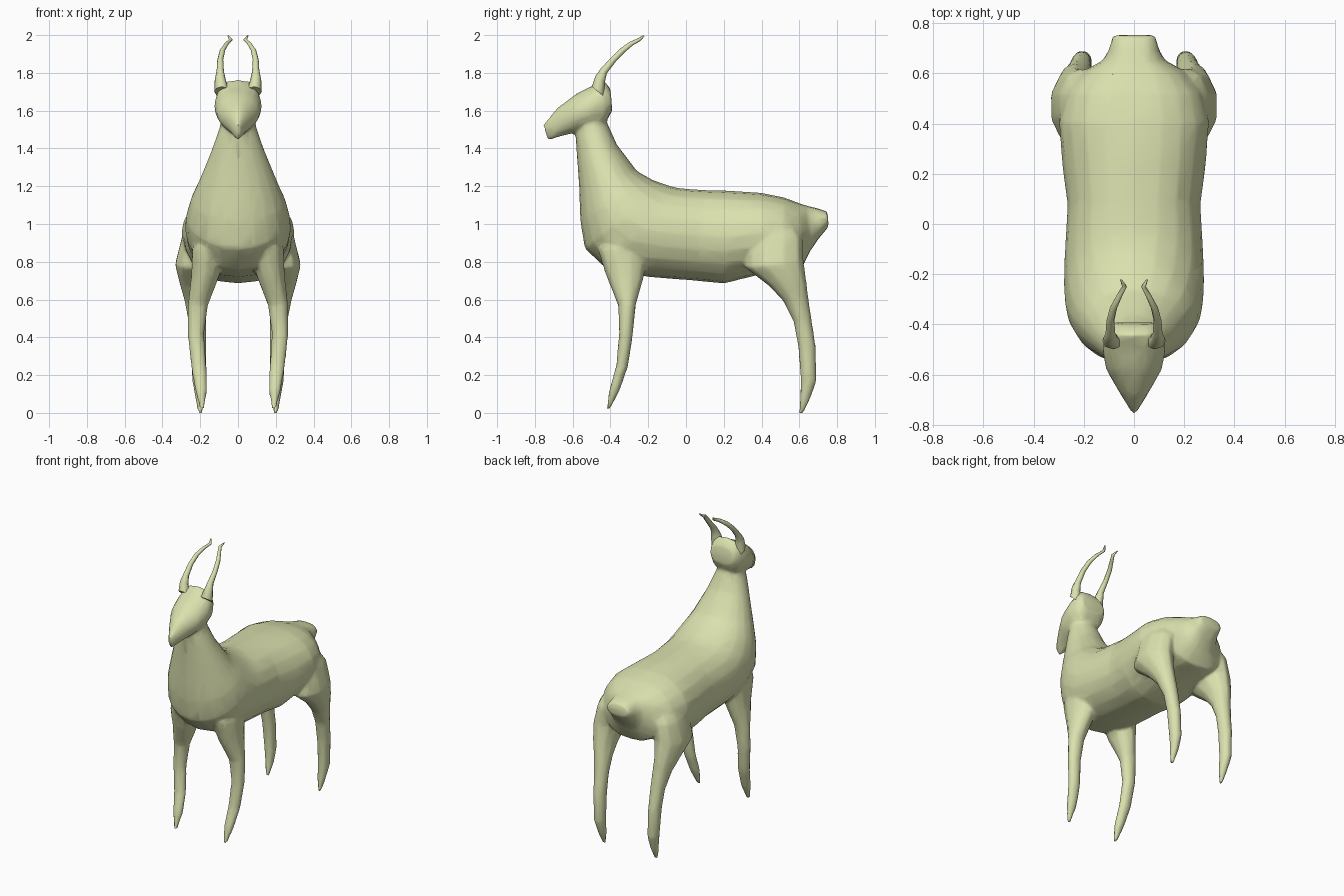
import bpy, bmesh, math
from mathutils import Vector

coat = bpy.data.materials.new("pale_tan")
coat.diffuse_color = (0.71, 0.75, 0.425, 1)


def loft(name, rings, sides):
    """Skin oval rings: (y1, z1, y2, z2, centre x, half width, [squareness])."""
    bm = bmesh.new()
    loops = []
    for y1, z1, y2, z2, cx, hw, *power in rings:
        a, b = Vector((cx, y1, z1)), Vector((cx, y2, z2))
        mid, half = (a + b) / 2, (b - a) / 2
        loop = []
        for i in range(sides):
            t = 2 * math.pi * i / sides
            c, s = math.cos(t), math.sin(t)
            side = math.copysign(abs(s) ** (power[0] if power else 1), s) * hw
            loop.append(bm.verts.new(mid + half * c + Vector((side, 0, 0))))
        loops.append(loop)
    for p, q in zip(loops, loops[1:]):
        for i in range(sides):
            j = (i + 1) % sides
            bm.faces.new((p[i], p[j], q[j], q[i]))
    bm.faces.new(loops[0])
    bm.faces.new(loops[-1])
    bmesh.ops.recalc_face_normals(bm, faces=bm.faces)
    mesh = bpy.data.meshes.new(name)
    bm.to_mesh(mesh)
    bm.free()
    mesh.materials.append(coat)
    obj = bpy.data.objects.new(name, mesh)
    bpy.context.collection.objects.link(obj)
    return obj


def pair(name, rings, sides):
    """Left and right copies of a loft."""
    return [loft(f"{label}_{name}", [(*r[:4], r[4] * s, r[5]) for r in rings], sides)
            for label, s in (("left", 1), ("right", -1))]


def select(objs):
    bpy.ops.object.select_all(action='DESELECT')
    for o in objs:
        o.select_set(True)
    bpy.context.view_layer.objects.active = objs[0]


# Neck, trunk, rump and tail in one skin
body = loft("body", [
    (-.55, 1.56, -.43, 1.60, 0, .085),
    (-.585, 1.47, -.415, 1.53, 0, .10),
    (-.575, 1.33, -.365, 1.42, 0, .145),
    (-.565, 1.18, -.26, 1.28, 0, .205),
    (-.56, 1.02, -.18, 1.235, 0, .25),
    (-.535, .87, -.10, 1.205, 0, .275),
    (-.42, .76, -.04, 1.19, 0, .28, .9),
    (-.20, .72, .02, 1.185, 0, .275, .85),
    (.05, .70, .10, 1.18, 0, .265, .85),
    (.20, .685, .25, 1.175, 0, .285, .85),
    (.42, .74, .40, 1.165, 0, .30, .85),
    (.53, .76, .52, 1.14, 0, .27, .8),
    (.615, .77, .60, 1.11, 0, .205, .75),
    (.66, .86, .645, 1.095, 0, .125, .75),
    (.70, .92, .69, 1.085, 0, .10, .75),
    (.755, .985, .75, 1.065, 0, .085, .75),
], 20)

# Wedge-shaped head
head = loft("head", [
    (-.730, 1.440, -.757, 1.525, 0, .012),
    (-.66, 1.465, -.68, 1.615, 0, .06),
    (-.58, 1.485, -.58, 1.69, 0, .112),
    (-.50, 1.51, -.49, 1.735, 0, .127, .85),
    (-.43, 1.53, -.44, 1.768, 0, .115, .65),
    (-.39, 1.60, -.40, 1.715, 0, .09, .65),
], 16)

# Front legs, running up into the shoulders
front = pair("front_leg", [
    (-.38, 1.02, -.25, 1.02, .15, .05),
    (-.47, .87, -.20, .87, .16, .085),
    (-.425, .73, -.22, .73, .172, .078),
    (-.36, .57, -.265, .57, .212, .055),
    (-.355, .42, -.28, .42, .223, .045),
    (-.37, .25, -.305, .25, .208, .042),
    (-.407, .12, -.35, .12, .195, .033),
    (-.422, .02, -.402, .02, .19, .012),
], 10)

# Hind legs with flared thighs
hind = pair("hind_leg", [
    (.40, 1.09, .54, 1.05, .17, .06),
    (.33, .94, .62, .93, .21, .09),
    (.31, .77, .625, .80, .235, .102),
    (.44, .67, .64, .69, .235, .075),
    (.515, .59, .65, .60, .225, .06),
    (.57, .48, .668, .48, .215, .048),
    (.593, .35, .688, .35, .21, .043),
    (.607, .17, .692, .17, .205, .038),
    (.603, .09, .66, .08, .20, .028),
    (.597, -.005, .62, -.005, .20, .012),
], 10)

# Fuse everything but the horns into one soft skin
select([body, head, *front, *hind])
bpy.ops.object.join()
remesh = body.modifiers.new("fuse", 'REMESH')
remesh.mode = 'VOXEL'
remesh.voxel_size = 0.012
soften = body.modifiers.new("soften", 'SMOOTH')
soften.factor = 0.5
soften.iterations = 4
reduce = body.modifiers.new("reduce", 'DECIMATE')
reduce.ratio = 0.1
for m in ("fuse", "soften", "reduce"):
    bpy.ops.object.modifier_apply(modifier=m)
for v in body.data.vertices:
    v.co.z = max(v.co.z, 0)
body.data.materials.clear()
body.data.materials.append(coat)

# Curved horns
horns = pair("horn", [(y - r, z + r * .8, y + r, z - r * .8, x, r * 1.2) for x, y, z, r in [
    (.085, -.465, 1.70, .034),
    (.094, -.455, 1.765, .024),
    (.094, -.435, 1.81, .016),
    (.094, -.385, 1.87, .013),
    (.082, -.335, 1.92, .012),
    (.060, -.29, 1.955, .010),
    (.038, -.25, 1.975, .008),
    (.052, -.222, 1.997, .003),
]], 8)

select([body, *horns])
bpy.ops.object.shade_smooth_by_angle(angle=math.radians(60))
